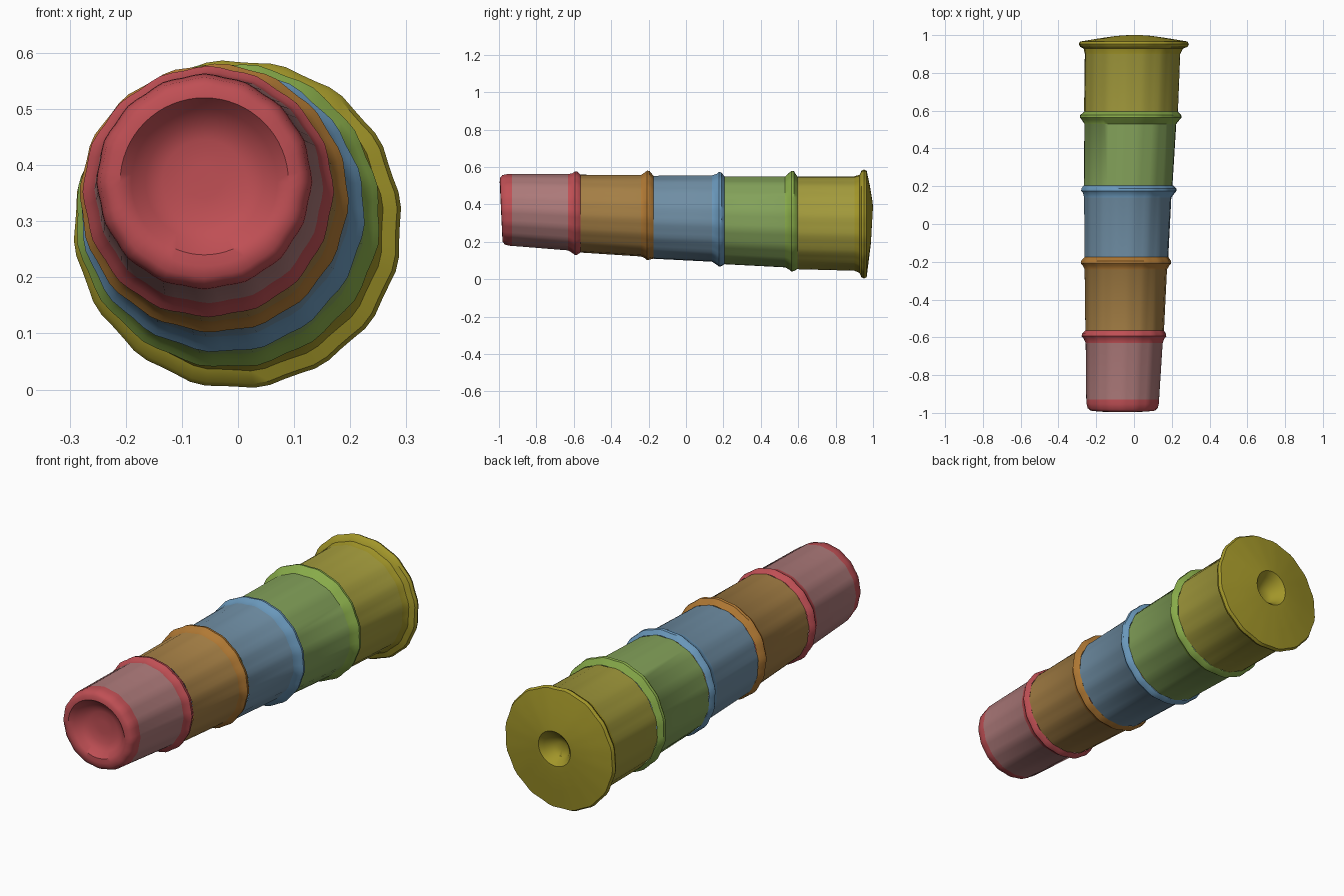
import bpy, bmesh, math

if "Cube" in bpy.data.objects:
    bpy.data.objects.remove(bpy.data.objects["Cube"])

SEG = 64


def material(name, rgb):
    m = bpy.data.materials.new(name)
    m.diffuse_color = (*[(c / 255) ** 2.2 for c in rgb], 1)
    m.use_nodes = True
    m.node_tree.nodes["Principled BSDF"].inputs["Base Color"].default_value = m.diffuse_color
    return m


def cup(name, rings, body_rgb, rim_rgb, cap_start=False, cap_end=False, phase=0.0):
    """Lofted shell. Ring: y, centre x, centre z, radius, tint (0 body, 1 rim), lean."""
    bm = bmesh.new()
    loops = []
    for y, cx, cz, r, tint, lean in rings:
        amp = 0.009 if r > 0.15 else 0.0
        loop = []
        for i in range(SEG):
            a = 2 * math.pi * i / SEG
            # softly panelled sides, hand-made looking rims
            rr = r * (1 + amp * math.cos(16 * a + phase) + 0.4 * amp * math.sin(5 * a + phase))
            loop.append(bm.verts.new((cx + rr * math.cos(a), y + lean * math.sin(a),
                                      cz + rr * math.sin(a))))
        loops.append(loop)
    for k in range(len(loops) - 1):
        tint = max(rings[k][4], rings[k + 1][4])
        for i in range(SEG):
            j = (i + 1) % SEG
            f = bm.faces.new((loops[k][i], loops[k][j], loops[k + 1][j], loops[k + 1][i]))
            f.material_index = tint
    if cap_start:
        bm.faces.new(loops[0]).material_index = 1
    if cap_end:
        bm.faces.new(loops[-1]).material_index = 1
    bmesh.ops.recalc_face_normals(bm, faces=bm.faces)
    me = bpy.data.meshes.new(name)
    bm.to_mesh(me)
    bm.free()
    me.materials.append(material(name + "_side", body_rgb))
    me.materials.append(material(name + "_rim", rim_rgb))
    ob = bpy.data.objects.new(name, me)
    bpy.context.collection.objects.link(ob)
    bpy.ops.object.select_all(action='DESELECT')
    ob.select_set(True)
    bpy.context.view_layer.objects.active = ob
    bpy.ops.object.shade_smooth_by_angle(angle=math.radians(40))
    return ob


# side sections of each cup: (y, centre x, centre z, radius) at start, end and rim
START = {
    "orange": (-0.565, -0.050, 0.350, 0.207),
    "blue": (-0.175, -0.041, 0.331, 0.221),
    "green": (0.205, -0.031, 0.315, 0.235),
    "yellow": (0.595, -0.015, 0.302, 0.248),
}
END = {
    "red": (-0.630, -0.052, 0.357, 0.202),
    "orange": (-0.240, -0.044, 0.339, 0.217),
    "blue": (0.140, -0.034, 0.324, 0.230),
    "green": (0.530, -0.020, 0.307, 0.244),
}
RIM = {
    "red": (-0.588, -0.053, 0.352, 0.222),
    "orange": (-0.202, -0.043, 0.341, 0.238),
    "blue": (0.182, -0.028, 0.320, 0.252),
    "green": (0.570, -0.018, 0.311, 0.270),
}
COLOURS = {
    "red": ((170, 120, 120), (190, 80, 85)),
    "orange": ((162, 125, 70), (175, 120, 55)),
    "blue": ((110, 140, 162), (105, 150, 185)),
    "green": ((130, 160, 90), (135, 170, 75)),
    "yellow": ((160, 152, 62), (160, 148, 45)),
}


def rim_rings(name, nxt):
    y, cx, cz, r = RIM[name]
    e, s = END[name], START[nxt]
    return [(*e, 0, 0),
            (y - 0.018, cx, cz, r - 0.010, 1, 0),
            (y - 0.006, cx, cz, r, 1, 0),
            (y + 0.007, cx, cz, r - 0.002, 1, 0),
            (*s, 1, 0)]


# smallest cup: dished, rounded front end
cx, cz = -0.060, 0.370
dish = [(-0.935, cx, cz, 0.03, 1, 0), (-0.937, cx, cz, 0.075, 1, 0.002),
        (-0.950, cx, cz, 0.105, 1, 0.004), (-0.975, cx, cz, 0.130, 1, 0.006),
        (-0.989, cx, cz, 0.150, 1, -0.007), (-0.987, cx, cz, 0.170, 1, -0.007),
        (-0.975, cx, cz, 0.184, 1, -0.007), (-0.950, cx, cz, 0.190, 1, -0.004),
        (-0.930, cx, cz, 0.191, 0, 0)]
cup("red_cup", dish + rim_rings("red", "orange"), *COLOURS["red"], cap_start=True)

# middle cups
for k, (name, nxt) in enumerate((("orange", "blue"), ("blue", "green"), ("green", "yellow"))):
    cup(name + "_cup", [(*START[name], 0, 0)] + rim_rings(name, nxt),
        *COLOURS[name], phase=k + 1.0)

# largest cup: wide flange, shallow conical back with a central dent
back = [(*START["yellow"], 0, 0), (0.900, -0.007, 0.298, 0.252, 0, 0),
        (0.928, -0.003, 0.296, 0.262, 1, 0), (0.938, 0, 0.295, 0.284, 1, 0),
        (0.952, 0, 0.295, 0.291, 1, 0), (0.966, 0, 0.295, 0.284, 1, 0),
        (0.980, 0, 0.300, 0.200, 1, 0.003), (0.993, 0, 0.305, 0.110, 1, 0.004),
        (0.995, 0.003, 0.305, 0.085, 1, 0.005), (0.975, 0.005, 0.300, 0.066, 1, 0),
        (0.945, 0.005, 0.295, 0.045, 1, 0), (0.935, 0.005, 0.295, 0.02, 1, 0)]
cup("yellow_cup", back, *COLOURS["yellow"], cap_end=True, phase=4.0)
